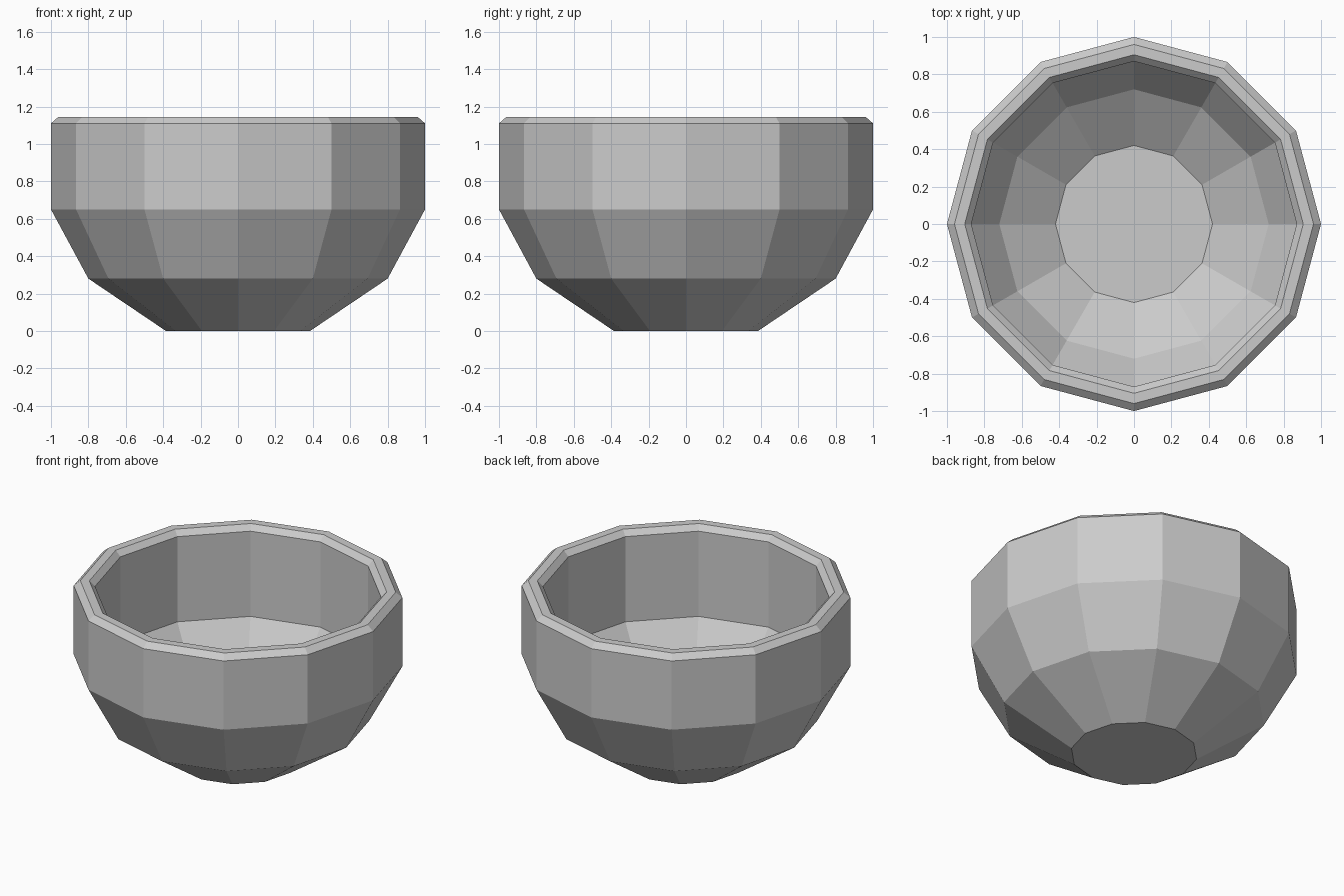
import bpy, bmesh
from math import cos, sin, tau

if "Cube" in bpy.data.objects:
    bpy.data.objects.remove(bpy.data.objects["Cube"])

SIDES = 12

# Half section of the bowl: outside from foot to rim, then inside down to the floor
profile = [(0.385, 0), (0.80, 0.28), (1.0, 0.65), (1.0, 1.11),
           (0.96, 1.145), (0.905, 1.145), (0.87, 1.11),
           (0.87, 0.54), (0.72, 0.34), (0.42, 0.13)]

bm = bmesh.new()
rings = [[bm.verts.new((r * cos(tau * i / SIDES), r * sin(tau * i / SIDES), z))
          for i in range(SIDES)] for r, z in profile]

# Walls between neighbouring rings
for low, high in zip(rings, rings[1:]):
    for i in range(SIDES):
        j = (i + 1) % SIDES
        bm.faces.new((low[i], low[j], high[j], high[i]))

# Underside and inner floor
bm.faces.new(rings[0][::-1])
bm.faces.new(rings[-1])
bmesh.ops.recalc_face_normals(bm, faces=bm.faces)

mesh = bpy.data.meshes.new("bowl")
bm.to_mesh(mesh)
bm.free()
bpy.context.collection.objects.link(bpy.data.objects.new("bowl", mesh))
